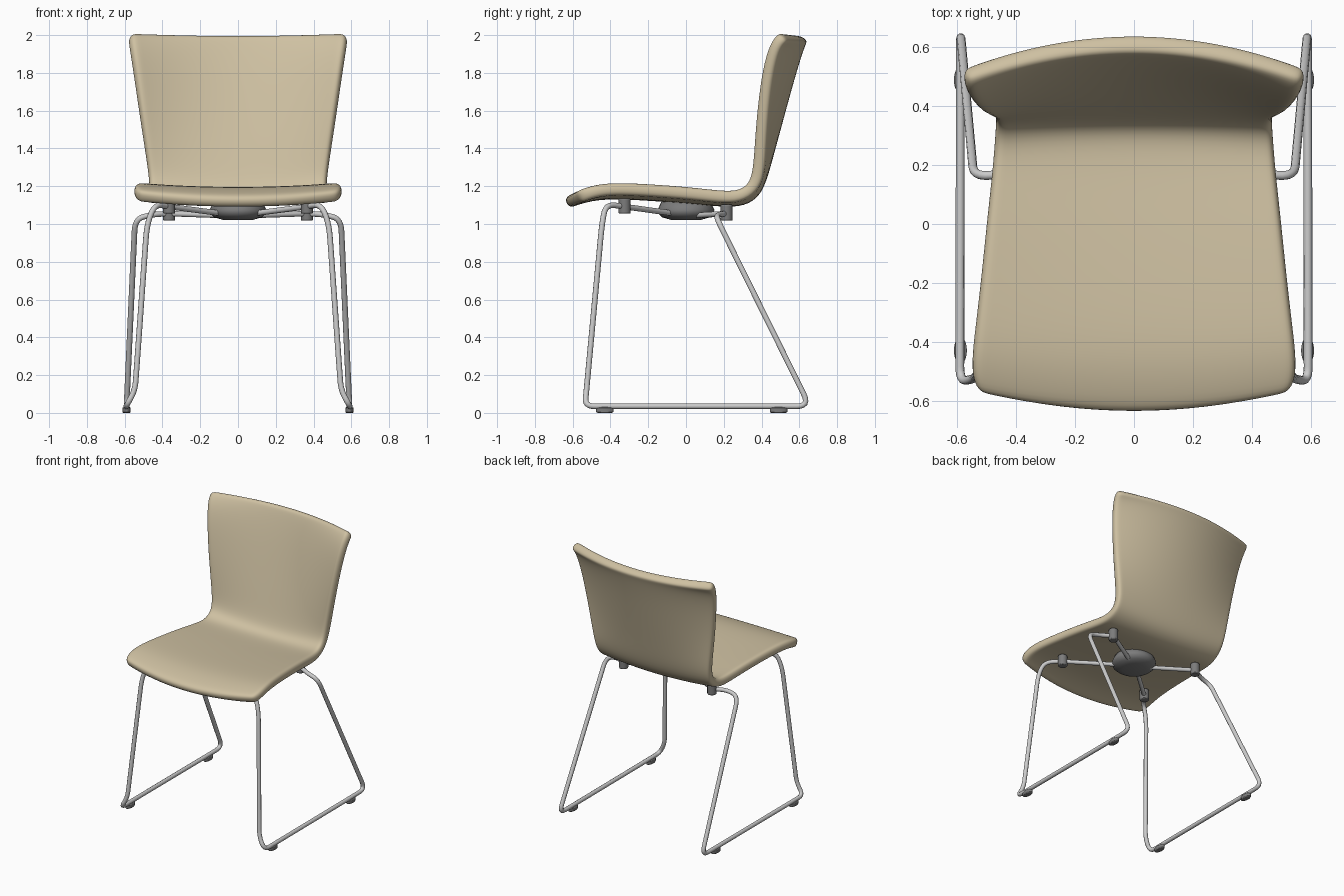
import bpy, bmesh, math
from mathutils import Vector

if "Cube" in bpy.data.objects:
    bpy.data.objects.remove(bpy.data.objects["Cube"])


def material(name, rgb):
    m = bpy.data.materials.new(name)
    m.diffuse_color = (*rgb, 1)
    m.use_nodes = True
    m.node_tree.nodes["Principled BSDF"].inputs["Base Color"].default_value = m.diffuse_color
    return m


TAN = material("tan_fabric", (0.62, 0.53, 0.36))
DARK = material("dark_grey", (0.2, 0.2, 0.2))


def mesh_object(name, bm, mat=None):
    bmesh.ops.recalc_face_normals(bm, faces=bm.faces)
    me = bpy.data.meshes.new(name)
    bm.to_mesh(me)
    bm.free()
    ob = bpy.data.objects.new(name, me)
    bpy.context.collection.objects.link(ob)
    if mat:
        me.materials.append(mat)
    for p in me.polygons:
        p.use_smooth = True
    return ob


# Seat shell: stations from front lip to back top
# (centre y, centre z, edge y, edge z, half width)
STATIONS = [
    (-0.635, 1.110, -0.565, 1.140, 0.525),
    (-0.58, 1.135, -0.53, 1.160, 0.550),
    (-0.48, 1.160, -0.45, 1.182, 0.552),
    (-0.36, 1.165, -0.35, 1.188, 0.540),
    (-0.18, 1.155, -0.18, 1.180, 0.520),
    (0.02, 1.140, 0.02, 1.165, 0.500),
    (0.20, 1.122, 0.18, 1.145, 0.482),
    (0.30, 1.125, 0.28, 1.145, 0.474),
    (0.365, 1.165, 0.355, 1.190, 0.468),
    (0.40, 1.25, 0.383, 1.27, 0.475),
    (0.435, 1.38, 0.390, 1.39, 0.492),
    (0.49, 1.58, 0.398, 1.58, 0.520),
    (0.545, 1.78, 0.420, 1.78, 0.548),
    (0.582, 1.90, 0.450, 1.91, 0.568),
    (0.603, 1.96, 0.482, 1.97, 0.578),
    (0.617, 1.99, 0.515, 1.995, 0.575),
]
US = [0, 0.2, 0.4, 0.6, 0.78, 0.92, 1]
US = [-u for u in US[:0:-1]] + US
bm = bmesh.new()
rows = []
for cy, cz, ey, ez, hw in STATIONS:
    rows.append([bm.verts.new((u * hw, cy + (ey - cy) * u * u, cz + (ez - cz) * u * u))
                 for u in US])
for a, b in zip(rows, rows[1:]):
    for i in range(len(US) - 1):
        bm.faces.new((a[i], a[i + 1], b[i + 1], b[i]))
shell = mesh_object("seat_shell", bm, TAN)
sol = shell.modifiers.new("thickness", 'SOLIDIFY')
sol.thickness, sol.offset = 0.066, 0
sub = shell.modifiers.new("smooth", 'SUBSURF')
sub.levels = sub.render_levels = 2


def rounded_path(pts, steps=6):
    """Round each corner of a polyline; points are (x, y, z, radius)."""
    out = [Vector(pts[0][:3])]
    for a, b, c in zip(pts, pts[1:], pts[2:]):
        p, q, r = Vector(a[:3]), Vector(b[:3]), Vector(c[:3])
        d0 = min(b[3], (p - q).length * 0.48)
        d1 = min(b[3], (r - q).length * 0.48)
        s, e = q + (p - q).normalized() * d0, q + (r - q).normalized() * d1
        for k in range(steps + 1):
            t = k / steps
            out.append(s * (1 - t) ** 2 + q * 2 * t * (1 - t) + e * t * t)
    return out + [Vector(pts[-1][:3])]


# Sled frame: one bent tube per side, hub - front leg - runner - rear leg - hub
TUBE = [
    (0.08, -0.06, 1.055, 0), (0.365, -0.325, 1.092, 0.05), (0.44, -0.425, 1.105, 0.09),
    (0.482, -0.445, 1.0, 0.08), (0.545, -0.527, 0.12, 0.05), (0.592, -0.535, 0.035, 0.05),
    (0.59, 0.655, 0.035, 0.07), (0.545, 0.165, 1.025, 0.07), (0.46, 0.165, 1.05, 0.05),
    (0.365, 0.215, 1.055, 0.04), (0.08, 0.05, 1.045, 0),
]


def frame(name, s):
    cu = bpy.data.curves.new(name, 'CURVE')
    cu.dimensions = '3D'
    cu.bevel_depth, cu.bevel_resolution, cu.use_fill_caps = 0.015, 3, True
    pts = rounded_path([(s * x, y, z, r) for x, y, z, r in TUBE])
    sp = cu.splines.new('POLY')
    sp.points.add(len(pts) - 1)
    for p, co in zip(sp.points, pts):
        p.co = (*co, 1)
    sp.use_smooth = True
    bpy.context.collection.objects.link(bpy.data.objects.new(name, cu))


def cylinder(name, loc, radius, depth, bevel):
    bpy.ops.mesh.primitive_cylinder_add(vertices=24, radius=radius, depth=depth, location=loc)
    ob = bpy.context.object
    ob.name = name
    ob.data.materials.append(DARK)
    b = ob.modifiers.new("bevel", 'BEVEL')
    b.width, b.segments = bevel, 2
    bpy.ops.object.shade_smooth_by_angle()
    return ob


for side, s in (("right", 1), ("left", -1)):
    frame(side + "_sled_frame", s)
    # Clamps joining the tubes to the seat
    cylinder(side + "_front_clamp", (s * 0.365, -0.325, 1.095), 0.032, 0.08, 0.006)
    cylinder(side + "_rear_clamp", (s * 0.365, 0.215, 1.06), 0.032, 0.085, 0.006)
    # Glides under the runner
    for where, y in (("front", -0.43), ("rear", 0.49)):
        foot = cylinder(f"{side}_{where}_glide", (s * 0.59, y, 0.015), 0.022, 0.03, 0.005)
        foot.scale.y = 2.1

# Hub: shallow dish under the seat
bm = bmesh.new()
N = 32
PROFILE = [(0.0, 1.018), (0.08, 1.022), (0.125, 1.035), (0.148, 1.055), (0.15, 1.075), (0.13, 1.12)]
rings = [[bm.verts.new((r * math.cos(2 * math.pi * k / N), r * math.sin(2 * math.pi * k / N), z))
          for k in range(N)] for r, z in PROFILE[1:]]
bm.faces.new(rings[0])
for a, b in zip(rings, rings[1:]):
    for k in range(N):
        bm.faces.new((a[k], a[(k + 1) % N], b[(k + 1) % N], b[k]))
bm.faces.new(rings[-1])
mesh_object("hub", bm, DARK)
